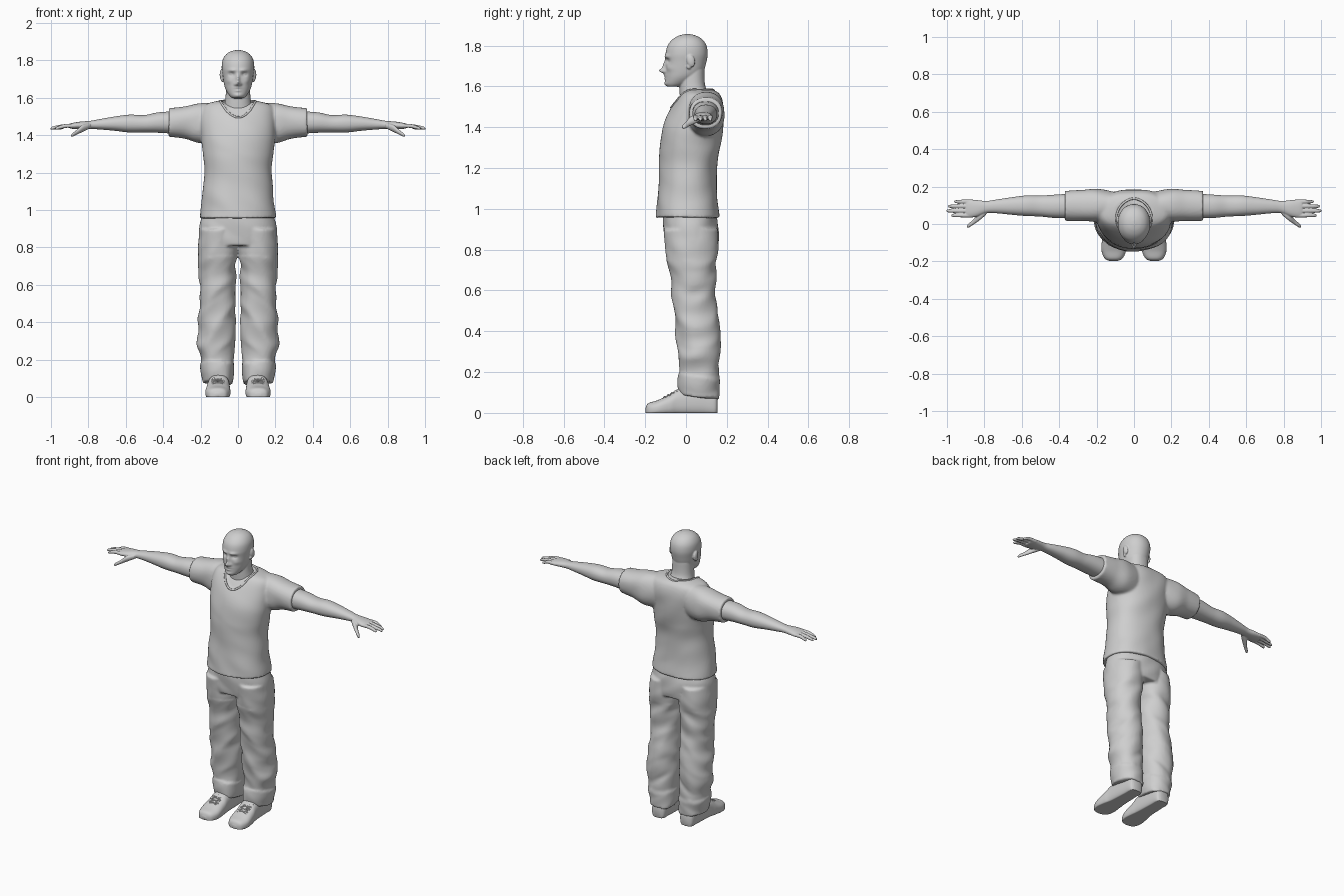
import bpy, bmesh, math
from mathutils import Vector, Matrix, noise
from mathutils.bvhtree import BVHTree

if "Cube" in bpy.data.objects:
    bpy.data.objects.remove(bpy.data.objects["Cube"], do_unlink=True)

grey = bpy.data.materials.new("plain_grey")
grey.use_nodes = True
grey.diffuse_color = (0.62, 0.62, 0.62, 1)
grey.node_tree.nodes["Principled BSDF"].inputs["Base Color"].default_value = grey.diffuse_color


def sample(keys, t):
    """Smooth interpolation through key rings, t from 0 to 1."""
    last = len(keys) - 1
    i = min(int(t * last), last - 1)
    f = t * last - i
    a, b, c, d = (keys[max(0, min(last, i + k))] for k in (-1, 0, 1, 2))
    return [q + f / 2 * (r - p + f * (2 * p - 5 * q + 4 * r - s + f * (3 * (q - r) + s - p)))
            for p, q, r, s in zip(a, b, c, d)]


def loft(bm, keys, axis="z", side=1, steps=60, n=64, power=2.2, bump=None):
    """Closed tube; each key is a position on the axis, then low/high extents of the ring."""
    rings = []
    for i in range(steps + 1):
        w, u0, u1, v0, v1 = sample(keys, i / steps)
        ring = []
        for j in range(n):
            ang = math.tau * j / n
            c, s = math.cos(ang), math.sin(ang)
            u = (u0 + u1) / 2 + (u1 - u0) / 2 * math.copysign(abs(c) ** (2 / power), c)
            v = (v0 + v1) / 2 + (v1 - v0) / 2 * math.copysign(abs(s) ** (2 / power), s)
            p = Vector({"z": (u, v, w), "x": (w, u, v), "y": (u, w, v)}[axis])
            if bump:
                bump(p)
            p.x *= side
            ring.append(bm.verts.new(p))
        rings.append(ring)
    faces = [bm.faces.new(rings[0]), bm.faces.new(rings[-1])]
    for a, b in zip(rings, rings[1:]):
        for j in range(n):
            k = (j + 1) % n
            faces.append(bm.faces.new((a[j], a[k], b[k], b[j])))
    bmesh.ops.recalc_face_normals(bm, faces=faces)


def ellipsoid(bm, centre, size, turn=0):
    m = Matrix.Translation(centre) @ Matrix.Rotation(turn, 4, "X") @ Matrix.Diagonal((*size, 1))
    bmesh.ops.create_uvsphere(bm, u_segments=24, v_segments=16, radius=1, matrix=m)


def finish(name, bm, voxel=0, smooth=2):
    mesh = bpy.data.meshes.new(name)
    bm.to_mesh(mesh)
    bm.free()
    for f in mesh.polygons:
        f.use_smooth = True
    mesh.materials.append(grey)
    ob = bpy.data.objects.new(name, mesh)
    bpy.context.collection.objects.link(ob)
    if voxel:
        r = ob.modifiers.new("fuse", "REMESH")
        r.mode, r.voxel_size, r.use_smooth_shade = "VOXEL", voxel, True
        s = ob.modifiers.new("soften", "SMOOTH")
        s.factor, s.iterations = 0.5, smooth
    return ob


def cord(name, points, radius, cyclic=False):
    cu = bpy.data.curves.new(name, "CURVE")
    cu.dimensions, cu.bevel_depth, cu.bevel_resolution = "3D", radius, 2
    cu.use_fill_caps = True
    sp = cu.splines.new("POLY")
    sp.points.add(len(points) - 1)
    for q, p in zip(sp.points, points):
        q.co = (*p, 1)
    sp.use_cyclic_u = cyclic
    cu.materials.append(grey)
    ob = bpy.data.objects.new(name, cu)
    bpy.context.collection.objects.link(ob)


def even(keys):
    """Rings symmetric about the middle: height, half width, back/front extents."""
    return [(z, -w, w, a, b) for z, w, a, b in keys]


# Shirt: torso and sleeves fused, sunk a little inside the neckline
def shirt_folds(p):
    p += noise.noise_vector(Vector((p.x * 6, p.y * 6, p.z * 9 + p.x * 4))) * 0.006
    if p.z > 1.45 and (p.x / 0.088) ** 2 + ((p.y - 0.032) / 0.1) ** 2 < 1:
        p.z -= 0.012


bm = bmesh.new()
loft(bm, even([(.955, .203, -.147, .165), (1.05, .193, -.14, .156), (1.2, .18, -.13, .152),
               (1.3, .188, -.128, .166), (1.4, .2, -.112, .182), (1.5, .205, -.068, .187),
               (1.56, .18, -.03, .17), (1.585, .1, 0, .135)]), steps=90, n=96, bump=shirt_folds)
for side in (1, -1):
    loft(bm, [(.1, .03, .17, 1.36, 1.575), (.2, .01, .19, 1.36, 1.572),
              (.28, .015, .182, 1.383, 1.556), (.37, .018, .175, 1.393, 1.543)],
         "x", side, bump=shirt_folds)
shirt = finish("shirt", bm, 0.008, 3)

# Collar rim laid on the shirt
bpy.context.view_layer.update()
tree = BVHTree.FromObject(shirt, bpy.context.evaluated_depsgraph_get())
rim = []
for i in range(64):
    c, s = math.cos(math.tau * i / 64), math.sin(math.tau * i / 64)
    x = 0.094 * math.copysign(abs(c) ** 1.15, c)
    hit = tree.ray_cast(Vector((x, 0.032 + 0.104 * s, 3)), Vector((0, 0, -1)))[0]
    if hit:
        rim.append(hit)
cord("collar_rim", rim, 0.006, True)


# Trousers: hips and two legs fused
def leg_folds(p):
    q = Vector((p.x * 7, p.y * 7 + 3, p.z * 13 + p.x * 8))
    p += noise.noise_vector(q) * (0.012 if p.z < 0.75 else 0.006)
    if p.z < 0.18:
        p.x += (p.x - 0.11) * 0.08
        p.y += (p.y - 0.065) * 0.06
        p.z -= (p.y - 0.05) * 0.15


bm = bmesh.new()
loft(bm, even([(.81, .208, -.1, .152), (.85, .21, -.107, .157), (.92, .203, -.113, .157),
               (.99, .185, -.11, .145)]), bump=leg_folds)
for side in (1, -1):
    loft(bm, [(.08, .035, .18, -.03, .16), (.17, .025, .196, -.036, .163), (.3, .016, .215, -.036, .165),
              (.4, .014, .213, -.05, .165), (.5, .014, .202, -.06, .156), (.6, .013, .208, -.07, .142),
              (.7, .01, .21, -.084, .146), (.8, .004, .212, -.101, .155), (.9, .002, .203, -.108, .155)],
         "z", side, steps=110, bump=leg_folds)
finish("trousers", bm, 0.008, 2)

# Head and neck: facial relief as soft bumps (x, z, width, height, depth)
relief = [(0, 1.676, .012, .012, -.03), (0, 1.7, .009, .024, -.015), (.03, 1.747, .022, .009, -.008),
          (.034, 1.725, .015, .011, .013), (0, 1.654, .02, .006, -.007), (0, 1.638, .017, .006, -.007),
          (0, 1.613, .02, .011, -.006), (.015, 1.672, .007, .007, -.008), (.05, 1.69, .016, .014, -.005)]


def face(p):
    if p.y < -0.02:
        x, z = abs(p.x), p.z
        p.y += sum(d * math.exp(-((x - cx) / w) ** 2 - ((z - cz) / h) ** 2)
                   for cx, cz, w, h, d in relief)


bm = bmesh.new()
loft(bm, even([(1.598, .03, -.09, -.03), (1.612, .046, -.1, .01), (1.64, .064, -.1, .055),
               (1.67, .074, -.1, .085), (1.72, .082, -.1, .1), (1.76, .087, -.1, .106),
               (1.8, .083, -.09, .1), (1.83, .066, -.066, .08), (1.848, .04, -.036, .05),
               (1.856, .008, -.005, .02)]), steps=90, n=112, power=2.1, bump=face)
loft(bm, even([(1.47, .1, -.03, .15), (1.54, .08, -.03, .125), (1.6, .067, -.032, .095),
               (1.68, .064, -.03, .09)]))
for side in (1, -1):
    ellipsoid(bm, (side * .034, -.072, 1.726), (.013, .013, .01))
    # Ear: outer shell with lobe
    ellipsoid(bm, (side * .087, .024, 1.724), (.011, .02, .031), 0.2)
    ellipsoid(bm, (side * .083, .014, 1.697), (.009, .011, .013))
finish("head", bm, 0.004, 2)

# Arms with hands
for side, label in ((1, "left"), (-1, "right")):
    bm = bmesh.new()
    loft(bm, [(.3, .03, .165, 1.405, 1.53), (.42, .032, .157, 1.413, 1.523), (.5, .04, .152, 1.415, 1.508),
              (.58, .043, .152, 1.415, 1.51), (.66, .05, .142, 1.424, 1.5), (.74, .058, .13, 1.431, 1.486),
              (.79, .058, .123, 1.434, 1.477), (.84, .04, .128, 1.433, 1.473),
              (.88, .034, .131, 1.434, 1.467), (.9, .038, .129, 1.437, 1.462)],
         "x", side, steps=110)
    # Fingers from index to little
    for k, tip in enumerate((.977, 1.002, .994, .962)):
        y, z = 0.046 + 0.0245 * k, 1.45
        loft(bm, [(x, y - r, y + r, h - r, h + r) for x, r, h in
                  ((.87, .011, z), (.92, .0105, z), (tip - .02, .009, z - .009),
                   (tip - .004, .007, z - .014), (tip, .003, z - .015))], "x", side, 40, 20)
    # Thumb
    loft(bm, [(.79, .05, .09, 1.437, 1.465), (.83, .016, .06, 1.418, 1.456), (.86, -.004, .024, 1.404, 1.43),
              (.885, -.02, .002, 1.392, 1.412), (.893, -.018, -.01, 1.393, 1.4)], "x", side, 40, 24)
    finish(label + "_arm", bm, 0.0035, 2)


# Shoes with flat soles and crossed laces
def flat_sole(p):
    p.z = max(p.z, 0)


for side, label in ((1, "left"), (-1, "right")):
    bm = bmesh.new()
    loft(bm, [(-.199, .095, .125, 0, .022), (-.185, .062, .156, -.02, .047), (-.14, .042, .174, -.02, .062),
              (-.08, .042, .17, -.02, .09), (-.03, .045, .162, -.02, .12), (.08, .05, .155, -.02, .13),
              (.14, .057, .148, -.02, .1), (.155, .075, .13, 0, .07)],
         "y", side, n=48, power=2.5, bump=flat_sole)
    finish(label + "_shoe", bm)
    for k in range(4):
        for tilt in (-1, 1):
            pts = []
            for t in (-1, -0.5, 0, 0.5, 1):
                y = -0.105 + 0.018 * k + tilt * t * 0.008
                pts.append((side * (.107 + .034 * t), y, 0.092 + (y + .08) * 0.53 - 0.008 * t * t))
            cord(label + "_lace", pts, 0.004)
